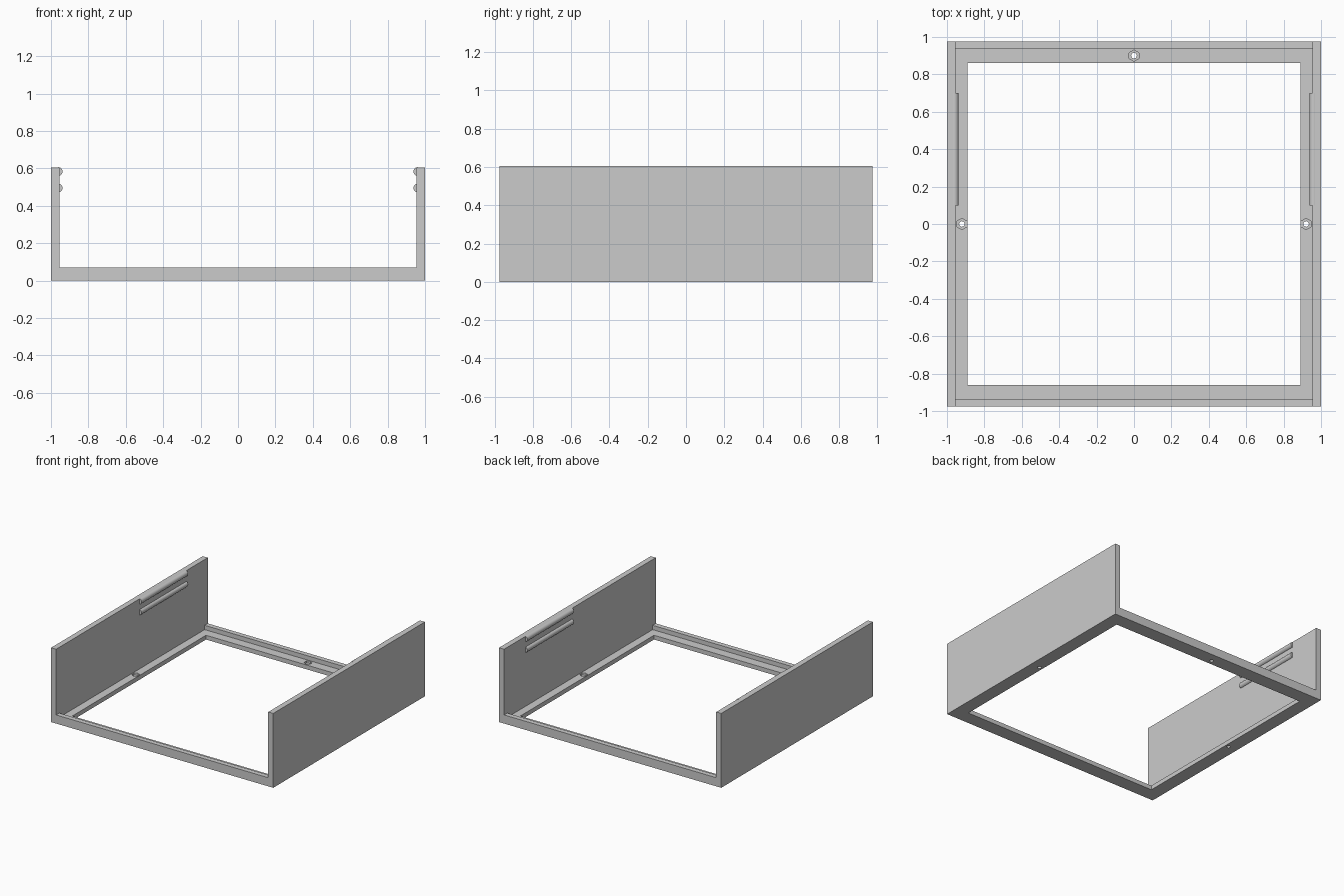
import bpy
import math

cube = bpy.data.objects.get("Cube")
if cube:
    bpy.data.objects.remove(cube, do_unlink=True)

grey = bpy.data.materials.new("light_grey")
grey.use_nodes = True
COLOUR = (0.6, 0.6, 0.6, 1)
grey.diffuse_color = COLOUR
grey.node_tree.nodes["Principled BSDF"].inputs["Base Color"].default_value = COLOUR

WIDTH, DEPTH, HEIGHT = 2.0, 1.95, 0.605
INNER_X, INNER_Y = 0.955, 0.935     # inside faces of the walls and lips
LIP, LEDGE = 0.07, 0.035            # heights of the end lips and inner ledge


def box(name, half_x, half_y, z0, z1):
    bpy.ops.mesh.primitive_cube_add(size=1, location=(0, 0, (z0 + z1) / 2))
    ob = bpy.context.object
    ob.name = name
    ob.scale = (2 * half_x, 2 * half_y, z1 - z0)
    bpy.ops.object.transform_apply(location=True, rotation=False, scale=True)
    return ob


def prism(name, sides, radius, x, y, z0, z1):
    bpy.ops.mesh.primitive_cylinder_add(
        vertices=sides, radius=radius, depth=z1 - z0, location=(x, y, (z0 + z1) / 2))
    ob = bpy.context.object
    ob.name = name
    return ob


def cut(target, cutter):
    cutter.hide_render = True
    mod = target.modifiers.new("cut", 'BOOLEAN')
    mod.operation = 'DIFFERENCE'
    mod.solver = 'EXACT'
    mod.object = cutter
    bpy.context.view_layer.objects.active = target
    bpy.ops.object.modifier_apply(modifier=mod.name)
    bpy.data.objects.remove(cutter, do_unlink=True)


# Tray frame: open channel, stepped ledge and large floor opening
frame = box("tray_frame", WIDTH / 2, DEPTH / 2, 0, HEIGHT)
cut(frame, box("channel_cutter", INNER_X, 1.2, LIP, 1))
cut(frame, box("ledge_cutter", INNER_X, INNER_Y, LEDGE, 0.5))
cut(frame, box("opening_cutter", 0.89, 0.86, -0.2, 0.4))

# Screw holes with hexagonal nut pockets
for x, y in ((-0.92, 0), (0.92, 0), (0, 0.9)):
    cut(frame, prism("pocket_cutter", 6, 0.03, x, y, 0.018, 0.06))
    cut(frame, prism("hole_cutter", 16, 0.015, x, y, -0.1, 0.1))
frame.data.materials.clear()
frame.data.materials.append(grey)

# Rounded grip rails on the inside of both walls
for side, label in ((1, "left"), (-1, "right")):
    for z, level in ((0.583, "upper"), (0.495, "lower")):
        bpy.ops.mesh.primitive_cylinder_add(
            vertices=24, radius=0.023, depth=0.6,
            location=(side * 0.961, 0.4, z), rotation=(math.pi / 2, 0, 0))
        rail = bpy.context.object
        rail.name = f"{label}_{level}_rail"
        rail.data.materials.append(grey)
        bpy.ops.object.shade_smooth_by_angle(angle=math.radians(30))
